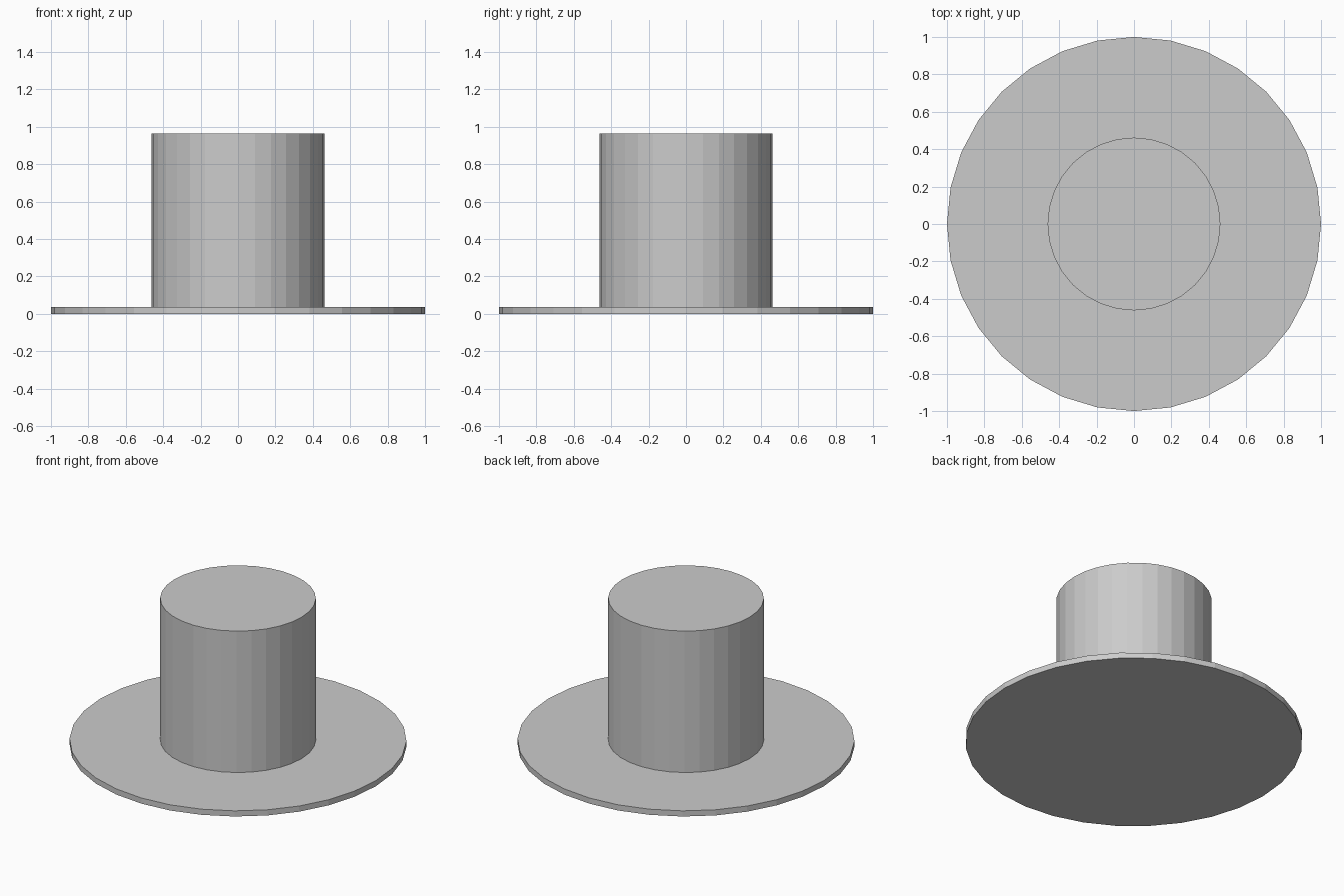
import bpy

SIDES = 32
BRIM_RADIUS, BRIM_TOP = 1.0, 0.037
CROWN_RADIUS, CROWN_TOP = 0.462, 0.963

default_cube = bpy.data.objects.get("Cube")
if default_cube:
    bpy.data.objects.remove(default_cube, do_unlink=True)

# Single plain grey
grey = bpy.data.materials.new("light_grey")
grey.use_nodes = True
grey.diffuse_color = (0.6, 0.6, 0.6, 1)
grey.node_tree.nodes["Principled BSDF"].inputs["Base Color"].default_value = grey.diffuse_color


def disc(name, radius, bottom, top):
    """Flat-shaded upright cylinder between two heights."""
    bpy.ops.mesh.primitive_cylinder_add(
        vertices=SIDES, radius=radius, depth=top - bottom,
        location=(0, 0, (top + bottom) / 2))
    part = bpy.context.object
    part.name = part.data.name = name
    part.data.materials.append(grey)
    return part


# Wide thin brim and the tall crown standing on it
disc("brim", BRIM_RADIUS, 0, BRIM_TOP)
disc("crown", CROWN_RADIUS, BRIM_TOP, CROWN_TOP)
